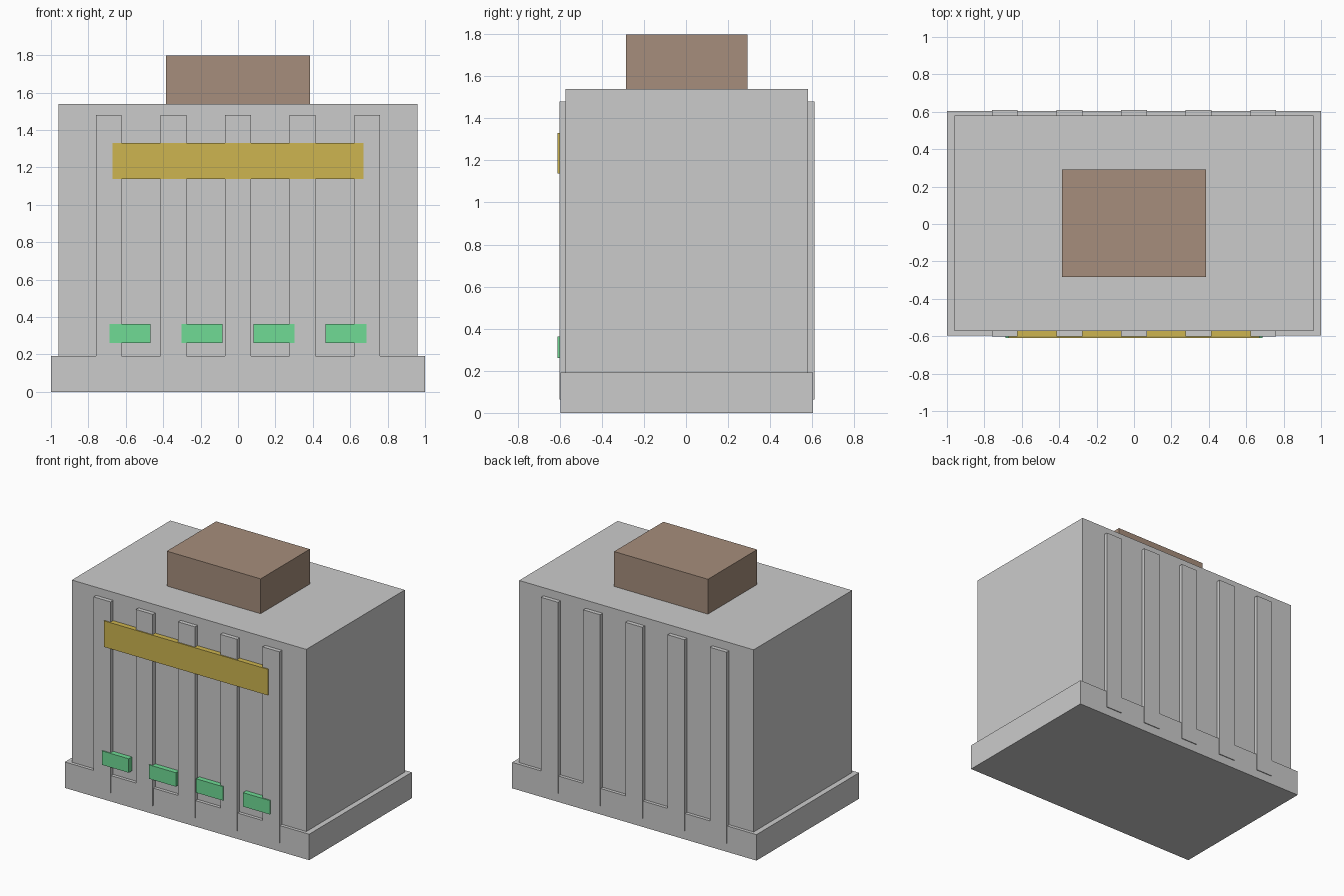
import bpy

if "Cube" in bpy.data.objects:
    bpy.data.objects.remove(bpy.data.objects["Cube"])

CY = 0.004  # body centre in depth; the front trim sticks out further than the back


def material(name, rgb):
    m = bpy.data.materials.new(name)
    m.diffuse_color = (*rgb, 1)
    m.use_nodes = True
    m.node_tree.nodes["Principled BSDF"].inputs["Base Color"].default_value = m.diffuse_color
    return m


def box(name, x, y, z, mat=None):
    """Box from (min, max) ranges on each axis."""
    bpy.ops.mesh.primitive_cube_add(size=1)
    o = bpy.context.object
    o.name = name
    o.location = [(a + b) / 2 for a, b in (x, y, z)]
    o.scale = [b - a for a, b in (x, y, z)]
    bpy.ops.object.transform_apply(location=False, rotation=False, scale=True)
    if mat:
        o.data.materials.append(mat)
    return o


brown = material("brown", (0.38, 0.27, 0.20))
yellow = material("yellow", (0.61, 0.46, 0.08))
green = material("green", (0.16, 0.71, 0.30))

# Plinth, main block and rooftop unit
box("plinth", (-1, 1), (CY - 0.6, CY + 0.6), (0, 0.192))
box("main_block", (-0.96, 0.96), (CY - 0.576, CY + 0.576), (0.192, 1.54))
box("rooftop_unit", (-0.384, 0.384), (CY - 0.288, CY + 0.288), (1.54, 1.798), brown)

# Vertical ribs on front and back
for side, name in ((-1, "front_rib"), (1, "back_rib")):
    ys = sorted((CY + side * 0.55, CY + side * 0.606))
    for i in range(-2, 3):
        x = i * 0.3456
        box(name, (x - 0.069, x + 0.069), ys, (0.063, 1.48))

# Sign band and row of lit windows on the front
box("front_band", (-0.672, 0.672), (-0.61, -0.56), (1.137, 1.33), yellow)
for i in range(4):
    x = (i - 1.5) * 0.385
    box("lit_window", (x - 0.11, x + 0.11), (-0.61, -0.56), (0.26, 0.363), green)
